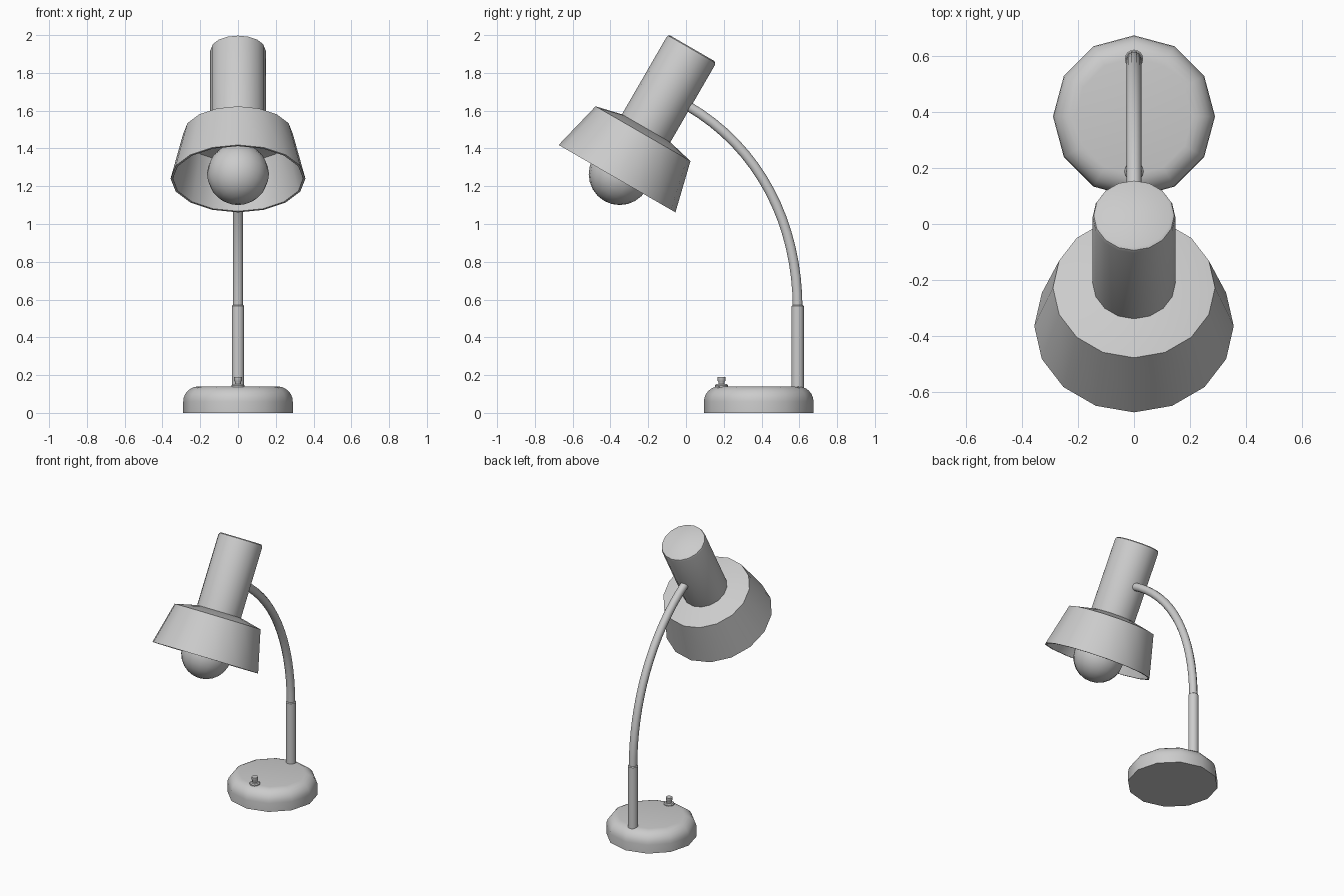
import bpy, bmesh
from math import sin, cos, pi, radians

if "Cube" in bpy.data.objects:
    bpy.data.objects.remove(bpy.data.objects["Cube"])


def finish(ob, angle=40):
    bpy.ops.object.select_all(action='DESELECT')
    ob.select_set(True)
    bpy.context.view_layer.objects.active = ob
    bpy.ops.object.shade_smooth_by_angle(angle=radians(angle))


def lathe(name, profile, sides, loc=(0, 0, 0), tilt=0):
    """Revolve (radius, height) points around local z; radius 0 makes a pole."""
    bm = bmesh.new()
    rings = []
    for r, z in profile:
        if r == 0:
            rings.append([bm.verts.new((0, 0, z))] * sides)
        else:
            rings.append([bm.verts.new((r * cos(2 * pi * i / sides), r * sin(2 * pi * i / sides), z))
                          for i in range(sides)])
    for a, b in zip(rings, rings[1:]):
        for i in range(sides):
            j = (i + 1) % sides
            quad = list(dict.fromkeys((a[i], a[j], b[j], b[i])))
            bm.faces.new(quad)
    # flat caps on open ends
    for ring in (rings[0], rings[-1]):
        if ring[0] is not ring[1]:
            bm.faces.new(ring)
    bmesh.ops.recalc_face_normals(bm, faces=bm.faces)
    me = bpy.data.meshes.new(name)
    bm.to_mesh(me)
    bm.free()
    ob = bpy.data.objects.new(name, me)
    bpy.context.collection.objects.link(ob)
    ob.location = loc
    ob.rotation_euler = (tilt, 0, 0)
    finish(ob)
    return ob


# Base: twelve-sided disc with a rounded upper edge
round_edge = [(0.21 + 0.08 * cos(a), 0.06 + 0.08 * sin(a))
              for a in (radians(d) for d in range(0, 91, 15))]
lathe("base", [(0.29, 0)] + round_edge, 12, (0, 0.385, 0))

# Switch: collar and slightly flared knob
lathe("switch_collar", [(0.034, 0.135), (0.034, 0.146), (0.028, 0.152)], 12, (0, 0.188, 0))
lathe("switch_knob", [(0.017, 0.145), (0.017, 0.165), (0.021, 0.17), (0.021, 0.19)], 12, (0, 0.188, 0))

# Sleeve at the foot of the arm
lathe("arm_sleeve", [(0.033, 0.13), (0.033, 0.565), (0.028, 0.57)], 16, (0, 0.591, 0))

# Curved arm
cu = bpy.data.curves.new("arm", 'CURVE')
cu.dimensions = '3D'
cu.bevel_depth = 0.027
cu.bevel_resolution = 3
cu.resolution_u = 16
cu.use_fill_caps = True
sp = cu.splines.new('BEZIER')
sp.bezier_points.add(1)
path = [((0, 0.005, 1.628), (0, -0.05, 1.66), (0, 0.392, 1.405)),
        ((0, 0.591, 0.55), (0, 0.591, 1.0), (0, 0.591, 0.4))]
for p, (co, left, right) in zip(sp.bezier_points, path):
    p.handle_left_type = p.handle_right_type = 'FREE'
    p.co, p.handle_left, p.handle_right = co, left, right
arm = bpy.data.objects.new("arm", cu)
bpy.context.collection.objects.link(arm)
bpy.ops.object.select_all(action='DESELECT')
arm.select_set(True)
bpy.context.view_layer.objects.active = arm
bpy.ops.object.convert(target='MESH')
finish(bpy.context.view_layer.objects.active)

# Lamp head: every part is turned on one axis tilted 30 degrees, origin at the rim centre
head = dict(loc=(0, -0.365, 1.24), tilt=radians(-30))
lathe("shade", [(0.148, 0.308), (0.29, 0.275), (0.357, 0), (0.345, 0),
                (0.28, 0.264), (0.14, 0.296)], 16, **head)
lathe("socket_housing", [(0.148, 0.297), (0.148, 0.779), (0.144, 0.791), (0.134, 0.797)], 16, **head)

# Bulb: globe with a neck running up into the housing
globe = [(0.164 * sin(a), 0.028 - 0.164 * cos(a))
         for a in (radians(d) for d in range(15, 151, 15))]
lathe("bulb", [(0, -0.136)] + globe + [(0.07, 0.2), (0.07, 0.3)], 16, **head)
